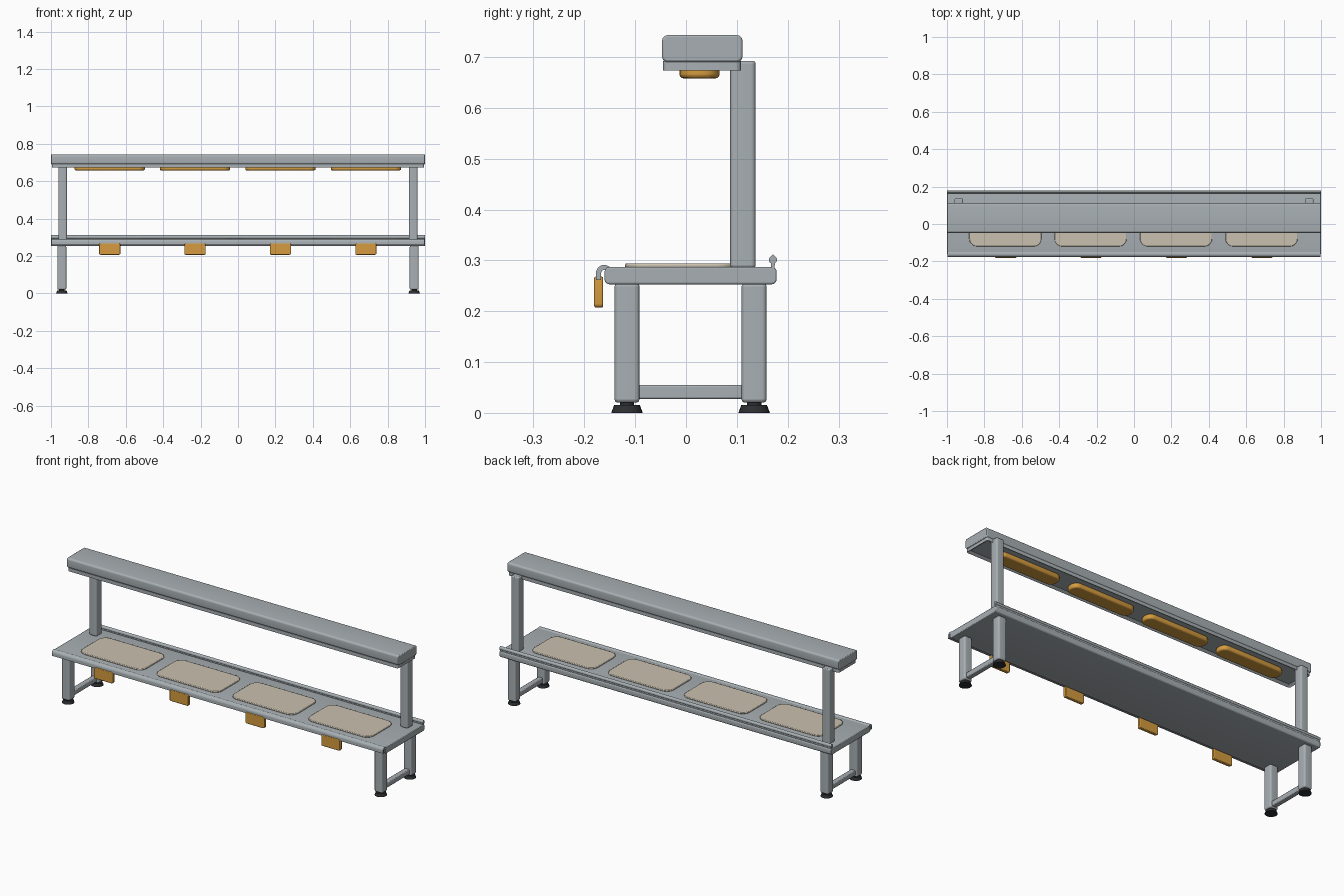
import bpy, bmesh, math
from mathutils import Vector

if "Cube" in bpy.data.objects:
    bpy.data.objects.remove(bpy.data.objects["Cube"])


def material(name, rgb):
    m = bpy.data.materials.new(name)
    m.diffuse_color = (*rgb, 1.0)
    m.use_nodes = True
    m.node_tree.nodes["Principled BSDF"].inputs["Base Color"].default_value = m.diffuse_color
    return m


STEEL = material("grey steel", (0.39, 0.43, 0.45))
BEIGE = material("beige plate", (0.59, 0.53, 0.43))
AMBER = material("amber", (0.66, 0.33, 0.05))
RUBBER = material("dark rubber", (0.025, 0.027, 0.03))


def finish(name, bm, mat, bevel=0.0, segs=2):
    bmesh.ops.recalc_face_normals(bm, faces=bm.faces)
    mesh = bpy.data.meshes.new(name)
    bm.to_mesh(mesh)
    bm.free()
    ob = bpy.data.objects.new(name, mesh)
    bpy.context.collection.objects.link(ob)
    mesh.materials.append(mat)
    if bevel:
        mod = ob.modifiers.new("edge rounding", "BEVEL")
        mod.width, mod.segments = bevel, segs
        mod.limit_method, mod.angle_limit = "ANGLE", math.radians(40)
    bpy.ops.object.select_all(action="DESELECT")
    bpy.context.view_layer.objects.active = ob
    ob.select_set(True)
    bpy.ops.object.shade_smooth_by_angle(angle=math.radians(35))
    return ob


def box_mesh(x, y, z, axis=2, corner=0.0):
    """Box from (min, max) pairs; edges along the axis may be rounded."""
    bm = bmesh.new()
    bmesh.ops.create_cube(bm, size=1)
    for v in bm.verts:
        v.co = Vector([(a + b) / 2 + c * (b - a) for c, (a, b) in zip(v.co, (x, y, z))])
    if corner:
        edges = [e for e in bm.edges
                 if abs((e.verts[0].co - e.verts[1].co).normalized()[axis]) > 0.9]
        bmesh.ops.bevel(bm, geom=edges, offset=corner, segments=5,
                        profile=0.5, affect="EDGES")
    return bm


def box(name, x, y, z, mat, bevel=0.0, axis=2, corner=0.0, segs=2):
    return finish(name, box_mesh(x, y, z, axis, corner), mat, bevel, segs)


def extrude_x(name, profile, x0, x1, mat):
    """Closed (y, z) profile swept along x."""
    bm = bmesh.new()
    face = bm.faces.new([bm.verts.new((x0, y, z)) for y, z in profile])
    out = bmesh.ops.extrude_face_region(bm, geom=[face])
    for v in out["geom"]:
        if isinstance(v, bmesh.types.BMVert):
            v.co.x = x1
    return finish(name, bm, mat)


def arc(cy, cz, r, a0, a1, n):
    return [(cy + r * math.cos(math.radians(a0 + (a1 - a0) * i / n)),
             cz + r * math.sin(math.radians(a0 + (a1 - a0) * i / n)))
            for i in range(n + 1)]


# shelf
box("shelf", (-1, 1), (-0.16, 0.178), (0.253, 0.287), STEEL, 0.003, axis=0, corner=0.009)

# curved front lip that holds the tags
lip = [(-0.177, 0.261)] + arc(-0.161, 0.275, 0.016, 180, 60, 8)
lip += [(-0.148, 0.286), (-0.150, 0.278)] + arc(-0.161, 0.275, 0.006, 90, 180, 4)
lip += [(-0.167, 0.261)]
extrude_x("front_lip", lip, -0.998, 0.998, STEEL)

# back rail: narrow stem with a bead on top
bead = [(0.168, 0.284)] + arc(0.171, 0.301, 0.008, 240, 120, 5)
bead += [(0.171, 0.312)] + arc(0.171, 0.301, 0.008, 60, -60, 5) + [(0.174, 0.284)]
extrude_x("back_rail", bead, -1, 1, STEEL)

# lamp hood
box("hood", (-1, 1), (-0.047, 0.111), (0.69, 0.743), STEEL, 0.004, axis=0, corner=0.011)

# tray under the hood, with a recessed underside
bm = box_mesh((-0.995, 0.995), (-0.045, 0.108), (0.673, 0.692), 2, 0.01)
bottom = min(bm.faces, key=lambda f: f.normal.z)
bmesh.ops.inset_region(bm, faces=[bottom], thickness=0.014)
for v in bottom.verts:
    v.co.z += 0.010
finish("hood_tray", bm, STEEL)

# four stations: plate, tag and lamp
for i, cx in enumerate((-0.686, -0.230, 0.227, 0.684), 1):
    box(f"plate_{i}", (cx - 0.195, cx + 0.191), (-0.12, 0.1), (0.285, 0.294),
        BEIGE, 0.003, corner=0.042)
    box(f"tag_{i}", (cx - 0.057, cx + 0.057), (-0.1805, -0.163), (0.207, 0.268),
        AMBER, 0.003, axis=1, corner=0.008)
    box(f"lamp_{i}", (cx - 0.188, cx + 0.188), (-0.013, 0.066), (0.658, 0.686),
        AMBER, 0.008, corner=0.034, segs=3)

# end frames
for side, s in (("left", -1), ("right", 1)):
    def span(c, w):
        return (s * c - w / 2, s * c + w / 2)

    box(f"{side}_post", span(0.937, 0.046), (0.087, 0.137), (0.285, 0.692),
        STEEL, 0.005, corner=0.009)
    box(f"{side}_cross_bar", span(0.942, 0.028), (-0.1, 0.12), (0.027, 0.055),
        STEEL, 0.004)
    for end, cy in (("front", -0.116), ("back", 0.134)):
        box(f"{side}_{end}_leg", span(0.942, 0.048), (cy - 0.0245, cy + 0.0245),
            (0.02, 0.255), STEEL, 0.006, corner=0.009)
        # flared foot with a short stem
        for part, r1, r2, z0, z1 in (("foot", 0.031, 0.025, 0.0, 0.016),
                                     ("foot_stem", 0.014, 0.014, 0.014, 0.024)):
            bm = bmesh.new()
            bmesh.ops.create_cone(bm, cap_ends=True, segments=24, radius1=r1,
                                  radius2=r2, depth=z1 - z0)
            bmesh.ops.translate(bm, verts=bm.verts, vec=(s * 0.942, cy, (z0 + z1) / 2))
            finish(f"{side}_{end}_{part}", bm, RUBBER)
